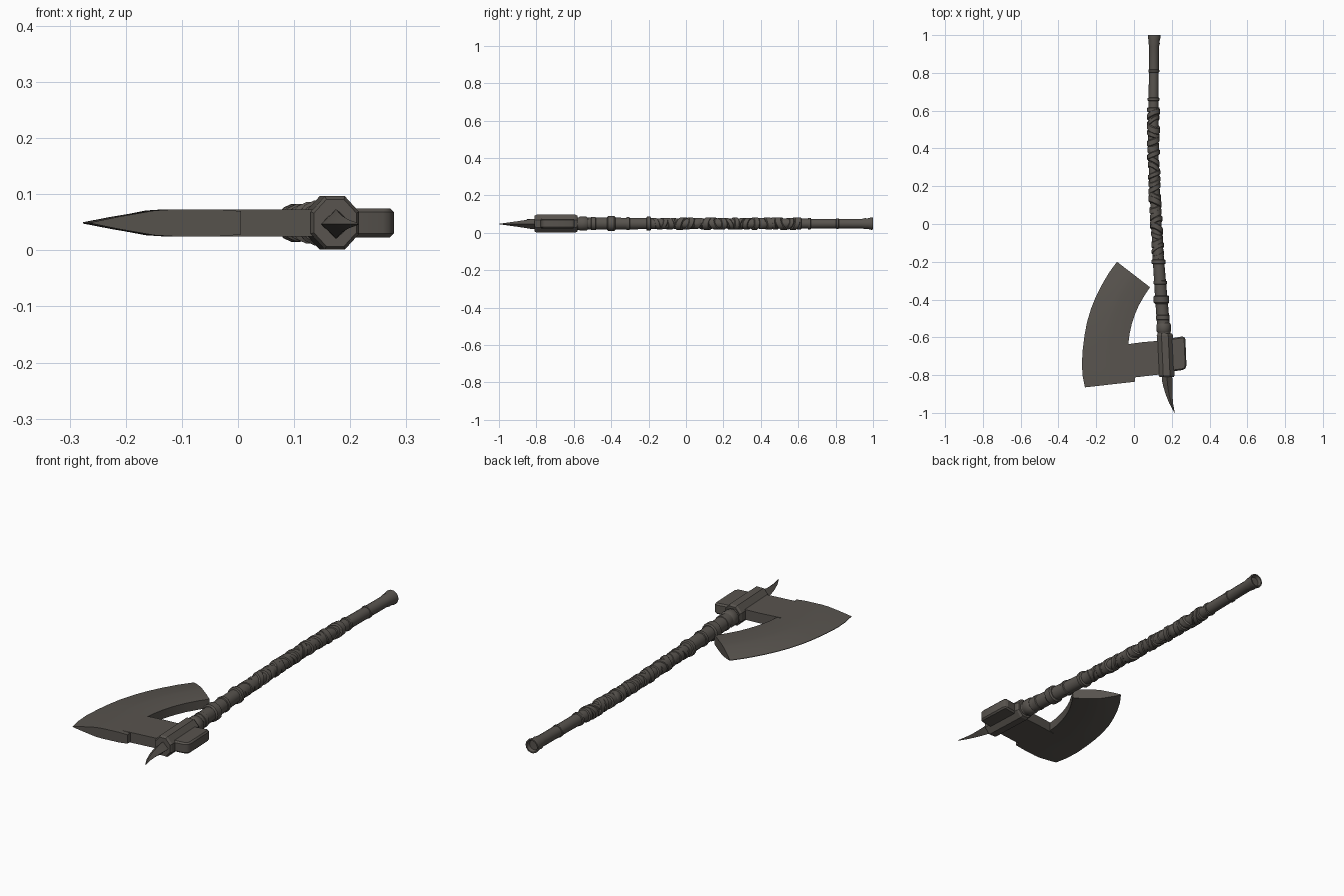
import bpy, bmesh, math, random

random.seed(4)
if "Cube" in bpy.data.objects:
    bpy.data.objects.remove(bpy.data.objects["Cube"])

MID = 0.049  # height of the weapon's flat centre plane

iron = bpy.data.materials.new("dark weathered iron")
iron.use_nodes = True
COLOUR = (0.098, 0.088, 0.077, 1)
iron.diffuse_color = COLOUR
iron.node_tree.nodes["Principled BSDF"].inputs["Base Color"].default_value = COLOUR


def finish(name, bm, angle=35):
    bmesh.ops.recalc_face_normals(bm, faces=bm.faces)
    mesh = bpy.data.meshes.new(name)
    bm.to_mesh(mesh)
    bm.free()
    mesh.materials.append(iron)
    obj = bpy.data.objects.new(name, mesh)
    bpy.context.collection.objects.link(obj)
    bpy.ops.object.select_all(action="DESELECT")
    obj.select_set(True)
    bpy.context.view_layer.objects.active = obj
    bpy.ops.object.shade_smooth_by_angle(angle=math.radians(angle))
    return obj


def loft(name, rings, angle=35):
    """Skin closed rings of equal length and cap both ends."""
    bm = bmesh.new()
    loops = [[bm.verts.new(p) for p in ring] for ring in rings]
    n = len(loops[0])
    for a, b in zip(loops, loops[1:]):
        for i in range(n):
            j = (i + 1) % n
            bm.faces.new((a[i], a[j], b[j], b[i]))
    bm.faces.new(loops[0])
    bm.faces.new(loops[-1])
    return finish(name, bm, angle)


def ring(x, y, rx, rz, sides, phase=0.0, lean=0.0, lean_dir=0.0, z=MID):
    pts = []
    for i in range(sides):
        a = 2 * math.pi * i / sides + phase
        pts.append((x + rx * math.cos(a), y + lean * math.cos(a - lean_dir),
                    z + rz * math.sin(a)))
    return pts


def plate(name, outline, half, bevel):
    """Extrude a flat outline about the centre plane, with chamfered edges."""
    bm = bmesh.new()
    low = [bm.verts.new((x, y, MID - half)) for x, y in outline]
    face = bm.faces.new(low)
    top = bmesh.ops.extrude_face_region(bm, geom=[face])["geom"]
    for v in top:
        if isinstance(v, bmesh.types.BMVert):
            v.co.z = MID + half
    if bevel:
        bmesh.ops.bevel(bm, geom=bm.edges[:], offset=bevel, segments=1, affect="EDGES")
    return finish(name, bm, 25)


PATH = [(-0.85, 0.175), (-0.58, 0.16), (-0.4, 0.145), (-0.2, 0.13), (0.1, 0.112),
        (0.4, 0.102), (0.6, 0.103), (1.0, 0.107)]


def shaft_x(y):
    for (y0, x0), (y1, x1) in zip(PATH, PATH[1:]):
        if y <= y1:
            return x0 + (x1 - x0) * (y - y0) / (y1 - y0)
    return PATH[-1][1]


# Wooden-style shaft with a flared, hollowed butt
profile = [(-0.62, .034), (-0.4, .033), (-0.2, .030), (0, .027), (0.2, .027),
           (0.4, .027), (0.6, .027), (0.8, .026), (0.94, .026), (0.955, .030),
           (0.97, .029), (0.99, .034), (1.0, .033), (1.0, .027), (0.985, .022)]
loft("shaft", [ring(shaft_x(y), y, r, r, 14) for y, r in profile])


def band(name, y, length, r, lean=0.0, direction=0.0):
    rows = [(-.5, .85), (-.36, 1), (.36, 1), (.5, .85)]
    loft(name, [ring(shaft_x(y), y + f * length, r * s, r * s, 14, 0, lean, direction)
                for f, s in rows], 40)


# Smooth collars
for y, length, r in [(-0.55, .05, .038), (-0.495, .03, .036), (-0.4, .045, .041),
                     (-0.31, .02, .036), (-0.2, .025, .038), (0.605, .025, .033),
                     (0.66, .018, .031), (0.81, .016, .029)]:
    band("collar", y, length, r)

# Criss-crossed grip wrapping
for i in range(22):
    y = -0.165 + i * 0.0355
    band("grip_wrap", y, random.uniform(.026, .040), random.uniform(.030, .035),
         random.uniform(.010, .022) * (1 if i % 5 < 3 else -1), random.uniform(-.9, .9))

# Octagonal socket with chamfered ends
socket = [(-0.81, .88), (-0.80, 1), (-0.59, 1), (-0.58, .88)]
k = 1 / math.cos(math.pi / 8)
loft("socket", [ring(0.168 - (y + 0.695) * 0.045, y, .043 * k * s, .0475 * k * s, 8, math.pi / 8)
                for y, s in socket], 20)

# Curved diamond spike
spike = [(-0.80, .174, .027, .026), (-0.83, .176, .028, .026), (-0.86, .179, .024, .021),
         (-0.90, .185, .018, .015), (-0.95, .197, .010, .008), (-1.0, .215, .001, .001)]
loft("spike", [ring(x, y, rx, rz, 4, z=0.047) for y, x, rx, rz in spike], 50)

# Hammer block at the back and arm holding the blade
plate("hammer_block", [(0.17, -0.785), (0.265, -0.772), (0.278, -0.755), (0.272, -0.605),
                       (0.262, -0.594), (0.17, -0.61)], 0.026, 0.007)
plate("blade_arm", [(-0.06, -0.82), (0.005, -0.812), (0.15, -0.795), (0.15, -0.617),
                    (0.05, -0.625), (-0.06, -0.64)], 0.024, 0)

# Crescent blade: each station runs from the cutting edge to the inner edge
stations = [(-.090, -.200, .085, -.335), (-.132, -.257, .055, -.380),
            (-.172, -.325, .026, -.430), (-.202, -.385, .005, -.478),
            (-.228, -.450, -.012, -.530), (-.249, -.520, -.024, -.585),
            (-.262, -.590, -.030, -.636), (-.271, -.660, -.005, -.690),
            (-.276, -.740, .005, -.750), (-.272, -.805, .005, -.800),
            (-.260, -.865, .005, -.835)]
section = [(0, .0012), (.18, .011), (.42, .022), (.55, .024), (.85, .024), (1, .021)]
rings = []
for ox, oy, ix, iy in stations:
    row = [(ox + (ix - ox) * t, oy + (iy - oy) * t, h) for t, h in section]
    rings.append([(x, y, MID + h) for x, y, h in row] +
                 [(x, y, MID - h) for x, y, h in reversed(row)])
loft("blade", rings, 30)
